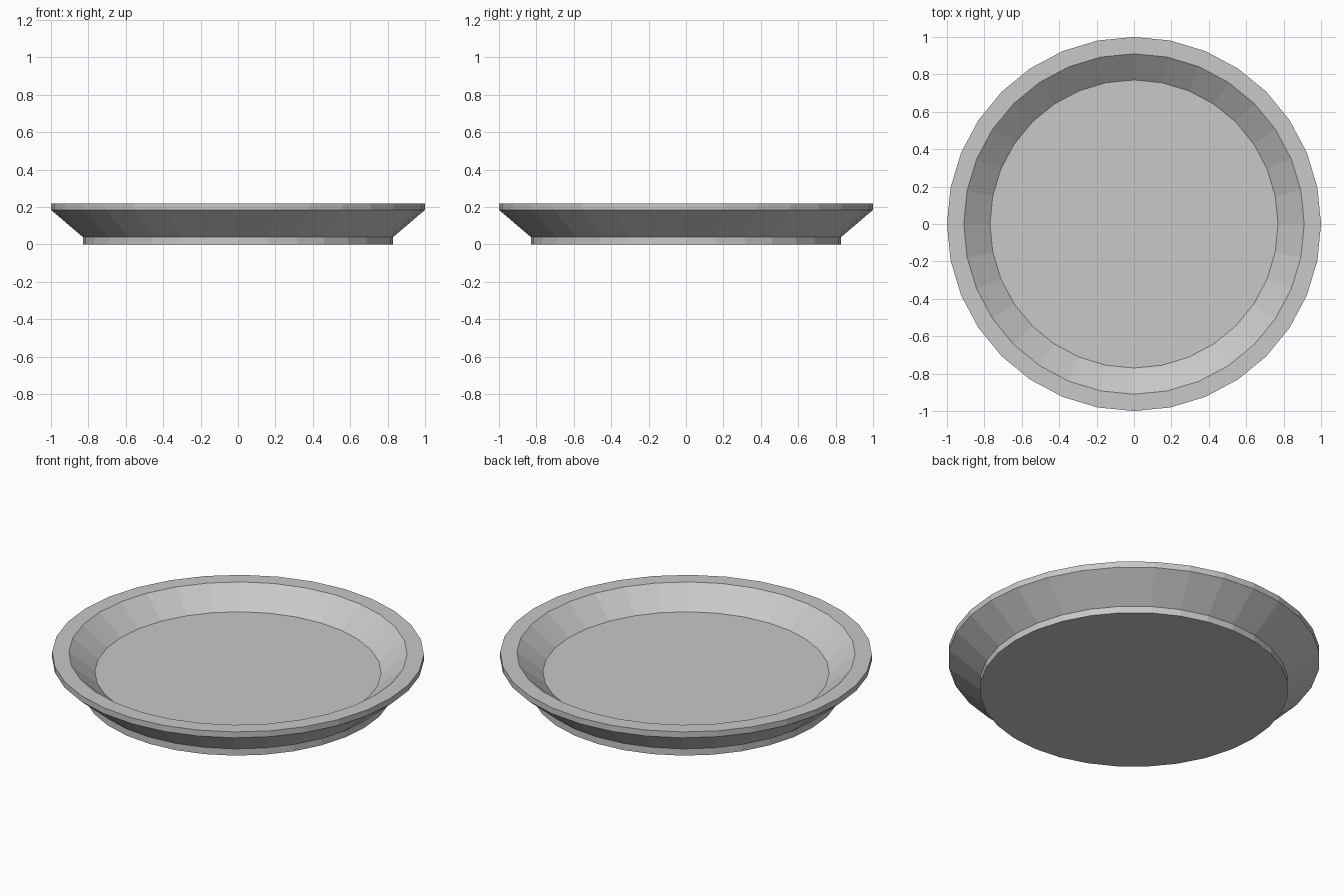
import bpy
import bmesh
import math

SIDES = 32

cube = bpy.data.objects.get("Cube")
if cube:
    bpy.data.objects.remove(cube, do_unlink=True)

# Single plain grey material
grey = bpy.data.materials.new("light_grey")
grey.use_nodes = True
colour = (0.58, 0.58, 0.58, 1.0)
grey.diffuse_color = colour
grey.node_tree.nodes["Principled BSDF"].inputs["Base Color"].default_value = colour

# Plate profile (radius, height): foot, flared wall, lip, rim, inner floor
profile = [(0.83, 0.0), (0.83, 0.04), (1.0, 0.185),
           (1.0, 0.22), (0.91, 0.22), (0.77, 0.108)]


def ring(bm, radius, height):
    angles = (2 * math.pi * i / SIDES for i in range(SIDES))
    return [bm.verts.new((radius * math.cos(a), radius * math.sin(a), height))
            for a in angles]


# Revolve the profile into flat facets
bm = bmesh.new()
rings = [ring(bm, r, z) for r, z in profile]
for low, high in zip(rings, rings[1:]):
    for i in range(SIDES):
        j = (i + 1) % SIDES
        bm.faces.new((low[i], low[j], high[j], high[i]))

# Underside and inner floor
bm.faces.new(list(reversed(rings[0])))
bm.faces.new(rings[-1])
bmesh.ops.recalc_face_normals(bm, faces=bm.faces)

mesh = bpy.data.meshes.new("plate")
bm.to_mesh(mesh)
bm.free()
mesh.materials.append(grey)
plate = bpy.data.objects.new("plate", mesh)
bpy.context.collection.objects.link(plate)
